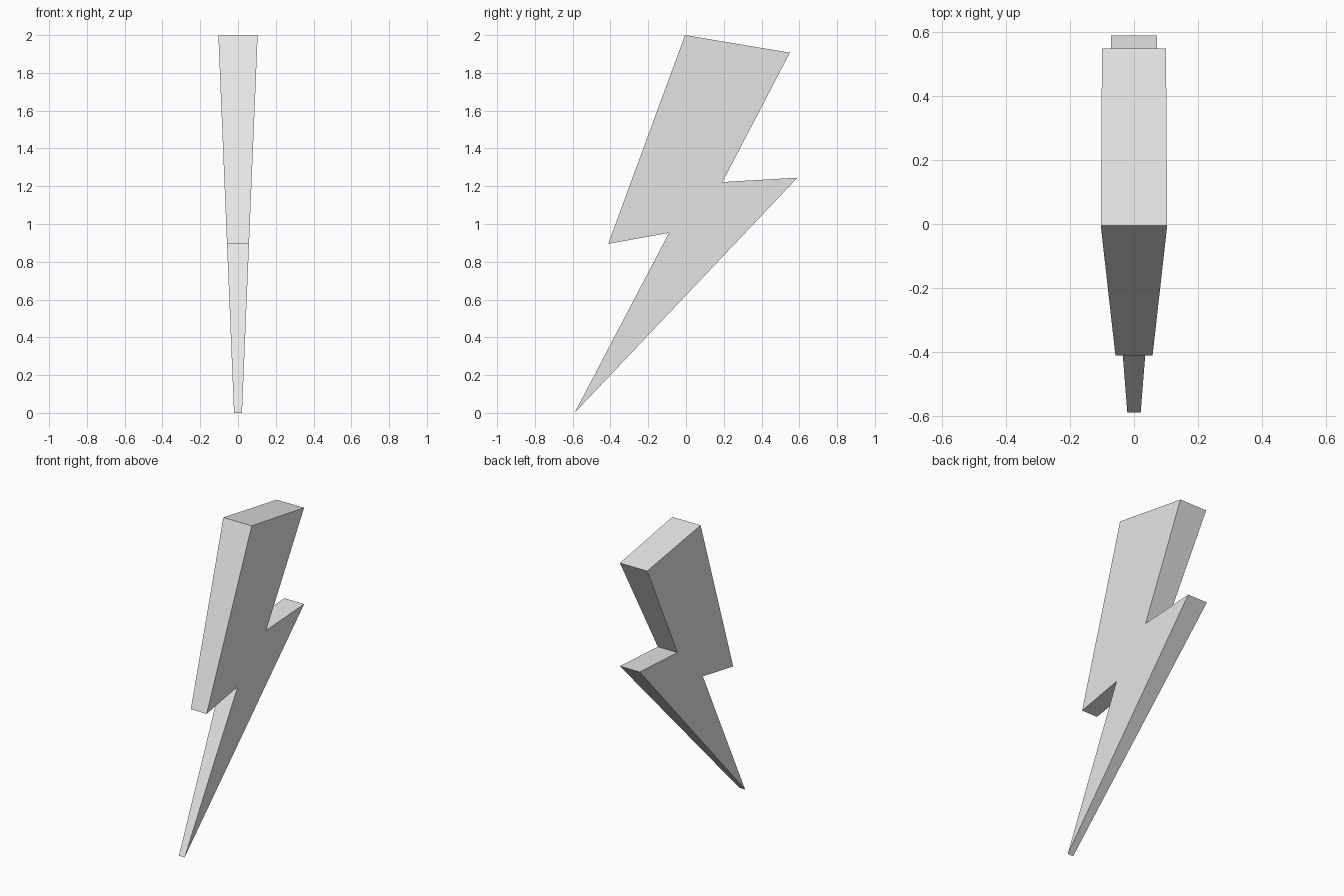
import bpy
import bmesh

cube = bpy.data.objects.get("Cube")
if cube:
    bpy.data.objects.remove(cube, do_unlink=True)

# Plain grey material
grey = bpy.data.materials.new("light grey")
grey.use_nodes = True
color = (0.8, 0.8, 0.8, 1.0)
grey.diffuse_color = color
grey.node_tree.nodes["Principled BSDF"].inputs["Base Color"].default_value = color

# Zigzag side profile (y, z), from the upper front corner round to the tip
PROFILE = [(-0.005, 2.0), (-0.412, 0.895), (-0.09, 0.953), (-0.59, 0.0),
           (0.59, 1.245), (0.193, 1.222), (0.55, 1.907)]
TIP_HALF, TOP_HALF = 0.021, 0.104


def half_width(z):
    """Thickness tapers evenly from the top to the tip."""
    return TIP_HALF + (TOP_HALF - TIP_HALF) * z / 2


# Lightning bolt: two mirrored sides joined by a rim of flat faces
bm = bmesh.new()
left, right = [[bm.verts.new((side * half_width(z), y, z)) for y, z in PROFILE]
               for side in (1, -1)]
bm.faces.new(left)
bm.faces.new(right[::-1])
for i in range(len(PROFILE)):
    j = (i + 1) % len(PROFILE)
    bm.faces.new((left[j], left[i], right[i], right[j]))
bmesh.ops.recalc_face_normals(bm, faces=bm.faces)

mesh = bpy.data.meshes.new("lightning_bolt")
bm.to_mesh(mesh)
bm.free()
mesh.materials.append(grey)
bolt = bpy.data.objects.new("lightning_bolt", mesh)
bpy.context.collection.objects.link(bolt)
